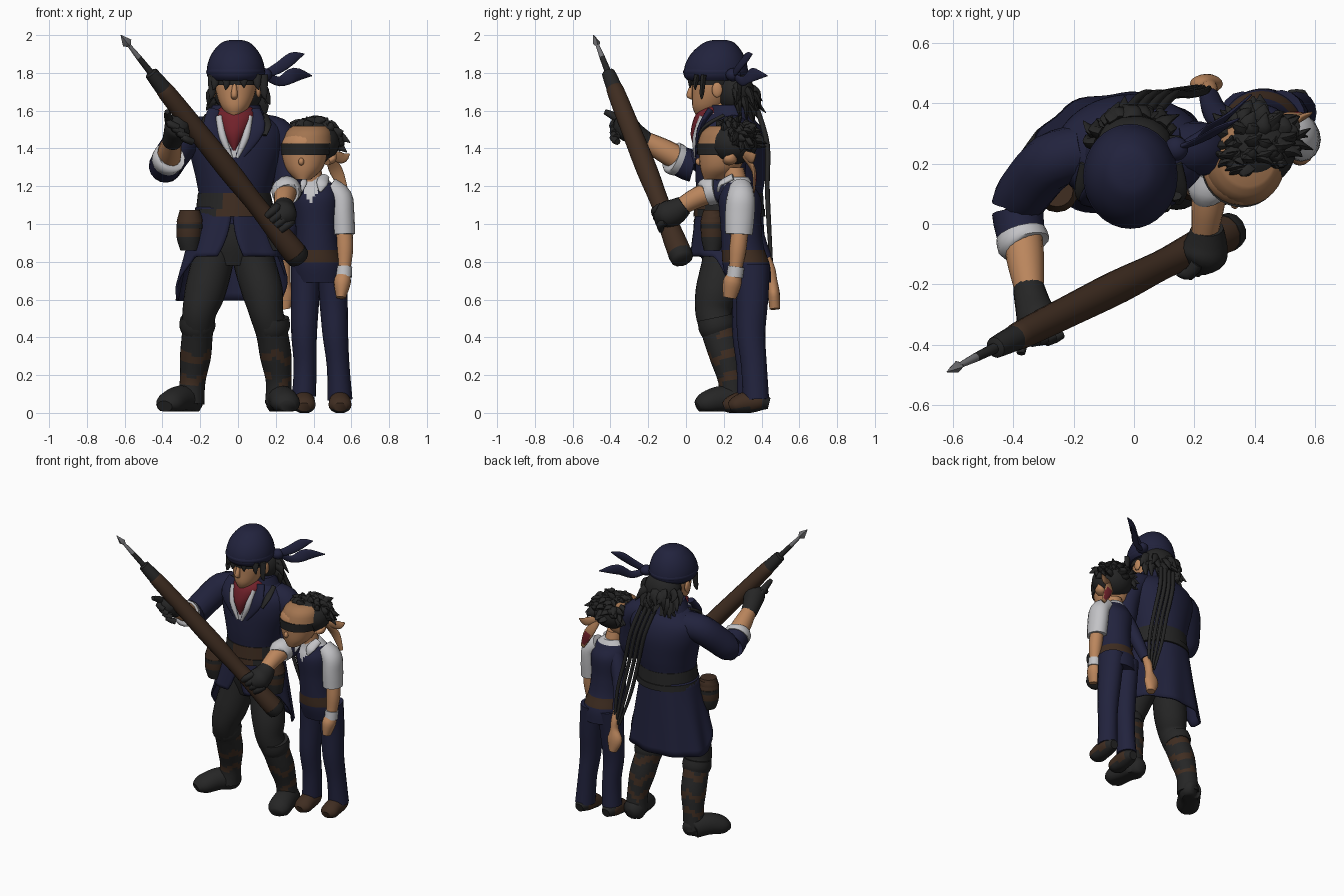
import bpy, bmesh, math, random
from mathutils import Vector, Matrix
random.seed(4)

COL = {"navy": (.0155, .0165, .047), "black": (.019, .019, .019), "brown": (.050, .026, .015),
       "skin": (.50, .24, .11), "tan": (.36, .175, .08), "white": (.54, .54, .56),
       "red": (.17, .016, .024), "steel": (.17, .17, .18)}
MATS = {}
for key, c in COL.items():
    MATS[key] = bpy.data.materials.new(key)
    MATS[key].diffuse_color = (*c, 1)


def finish(bm, name, mat, paint=None):
    bmesh.ops.recalc_face_normals(bm, faces=bm.faces)
    me = bpy.data.meshes.new(name)
    keys = [mat]
    for f in bm.faces:
        k = (paint(f.calc_center_median()) if paint else None) or mat
        if k not in keys:
            keys.append(k)
        f.material_index = keys.index(k)
        f.smooth = True
    bm.to_mesh(me)
    bm.free()
    for k in keys:
        me.materials.append(MATS[k])
    ob = bpy.data.objects.new(name, me)
    bpy.context.collection.objects.link(ob)
    bpy.context.view_layer.objects.active = ob
    ob.select_set(True)
    bpy.ops.object.shade_smooth_by_angle(angle=math.radians(50))
    ob.select_set(False)
    return ob


def smooth_rows(rows, n):
    """Curve through the rows (x, y, z, half width, half depth)."""
    out = []
    for i in range(len(rows) - 1):
        a, b, c, d = (rows[min(max(i + k, 0), len(rows) - 1)] for k in (-1, 0, 1, 2))
        for s in range(n):
            t = s / n
            out.append([.5 * (2*q + (r-p)*t + (2*p-5*q+4*r-w)*t*t + (3*q-p-3*r+w)*t**3)
                        for p, q, r, w in zip(a, b, c, d)])
    return out + [list(rows[-1])]


def tube(name, mat, rows, flat=False, n=4, sides=16, paint=None, floor=.008):
    """Skin rings along a path; flat keeps every ring horizontal."""
    rows = [tuple(r) if len(r) == 5 else (*r, r[3]) for r in rows]
    pts = smooth_rows(rows, n) if n > 1 else rows
    P = [Vector(p[:3]) for p in pts]
    d = P[-1] - P[0]
    ref = Vector((0, 0, 1)) if abs(d.y) > .75 * d.length else Vector((0, 1, 0))
    bm, rings = bmesh.new(), []
    for i, p in enumerate(pts):
        t = P[min(i + 1, len(P) - 1)] - P[max(i - 1, 0)]
        t = Vector((0, 0, -1)) if flat else t.normalized()
        s = t.cross(ref).normalized()
        u = s.cross(t)
        ring = []
        for k in range(sides):
            a = 2 * math.pi * k / sides
            v = P[i] + s * math.cos(a) * max(p[3], .002) + u * math.sin(a) * max(p[4], .002)
            v.z = max(v.z, floor)
            ring.append(bm.verts.new(v))
        rings.append(ring)
    for r0, r1 in zip(rings, rings[1:]):
        for k in range(sides):
            bm.faces.new((r0[k], r0[k-1], r1[k-1], r1[k]))
    bm.faces.new(rings[0])
    bm.faces.new(rings[-1])
    return finish(bm, name, mat, paint)


def ball(name, mat, c, r):
    bm = bmesh.new()
    bmesh.ops.create_uvsphere(bm, u_segments=24, v_segments=16, radius=1,
                              matrix=Matrix.Translation(c) @ Matrix.Diagonal((*r, 1)))
    return finish(bm, name, mat)


def spikes(name, c, r, count, size, fall, keep):
    """Pointed hair locks growing out of an ellipsoid, bent by fall."""
    made = 0
    while made < count:
        v = Vector([random.gauss(0, 1) for _ in range(3)]).normalized()
        if not keep(v):
            continue
        p = Vector(c) + Vector([a * b * .85 for a, b in zip(v, r)])
        q = p + v * size + Vector((random.uniform(-.03, .03), random.uniform(-.02, .03), random.uniform(-.03, .01) - fall))
        m = p + v * size * .6 - Vector((0, 0, fall * .35))
        tube(f"{name}_{made}", "black", [(*p, .036, .025), (*m, .026, .018), (*q, .002)], n=3, sides=6)
        made += 1


# ---- adult: torso, pelvis, belts ----
tube("coat_body", "navy", [(-.01, .2, 1.61, .09, .09), (-.01, .22, 1.565, .17, .13), (-.01, .235, 1.5, .245, .17),
     (-.01, .24, 1.4, .25, .19), (-.015, .235, 1.25, .21, .185), (-.02, .23, 1.12, .185, .17),
     (-.02, .23, 1.0, .2, .172)], True, 6, 64,
     lambda c: "white" if c.y < .2 and 1.34 < c.z and abs(c.x + .02) < (c.z - 1.34) * .5 else None)
tube("trouser_seat", "black", [(-.03, .23, 1.02, .185, .15), (-.03, .23, .9, .185, .15), (-.03, .23, .78, .15, .12)], True)
tube("waist_belt", "black", [(-.02, .23, 1.165, .192, .178), (-.02, .23, 1.08, .202, .183)], True, 1, 40,
     lambda c: "brown" if c.y < .2 and -.08 < c.x < .12 else None)
tube("hip_belt", "brown", [(-.02, .23, 1.08, .208, .188), (-.02, .23, 1.04, .215, .19)], True, 1, 40,
     lambda c: "black" if c.y > .2 or abs(c.x + .02) > .1 else None)
for s in (-1, 1):
    tube("lapel", "navy", [(-.02 + .105*s, .13, 1.6, .035, .02), (-.02 + .12*s, .07, 1.5, .04, .012),
                           (-.02 + .04*s, .055, 1.36, .015, .008)])
    tube("shirt_frill", "white", [(-.02 + .08*s, .09, 1.57, .018), (-.02 + .06*s, .055, 1.46, .02),
                                  (-.02 + .015*s, .05, 1.35, .008)])
    tube("shoulder_strap", "black", [(-.01 + .15*s, .2, 1.575, .02, .01), (-.01 + .165*s, .11, 1.525, .022, .01), (-.01 + .15*s, .072, 1.47, .015, .008)])
tube("coat_collar", "navy", [(-.01, .23, 1.63, .125, .11), (-.01, .23, 1.56, .16, .13)], True, 2, 24)

# ---- coat skirt: open at the front, longer at the back ----
bm, grid = bmesh.new(), []
for i in range(13):
    t, row = i / 12, []
    for k in range(61):
        gap = .02 + .22 * t ** 2
        a = gap + (2 * math.pi - 2 * gap) * k / 60
        back = (1 - math.cos(a)) / 2
        hem = .83 - .235 * min(1, max(0, back - (.3 if a < math.pi else .12)) * 2.8)
        rx, ry = .195 + .1 * t, .176 + .03 * t
        w = 1 + .03 * t * math.sin(a * 9)
        row.append(bm.verts.new((-.03 - .01*t + rx*w*math.sin(a), .23 - ry*w*math.cos(a), 1.09 + (hem - 1.09)*t)))
    grid.append(row)
for r0, r1 in zip(grid, grid[1:]):
    for k in range(60):
        bm.faces.new((r0[k], r0[k+1], r1[k+1], r1[k]))
skirt = finish(bm, "coat_skirt", "navy")
skirt.modifiers.new("thickness", 'SOLIDIFY').thickness = .012

# ---- pouches on both hips ----
for side, x, y, r in (("right", -.255, .12, .066), ("left", .2, .15, .06)):
    tube(side + "_pouch", "brown", [(x, y, 1.06, r * .75), (x, y - .01, 1.03, r), (x - .004, y - .01, .93, r),
         (x, y - .01, .86, r * .75)], True, 3, 16, lambda c: "black" if c.z < .92 else None)
    tube(side + "_pouch_flap", "brown", [(x, y - .01, 1.075, r * .8), (x, y - .01, 1.01, r * 1.08)], True, 1, 16)
    tube(side + "_pouch_strap", "black", [(x, y - .01, 1.0, r * 1.07), (x, y - .01, .975, r * 1.07)], True, 1, 16)

# ---- adult legs and boots ----
def leg_paint(c):
    wave = .02 * math.sin(c.x * 40 + c.y * 25)
    z = c.z + wave
    return "brown" if .27 < z < .315 or c.y > .17 and (.40 < z < .45 or .16 < z < .2) else None
for side, path in (("right", [(-.11, .22, .95, .10, .12), (-.135, .2, .8, .11, .115), (-.175, .17, .64, .108, .11),
                              (-.205, .155, .53, .09, .095), (-.215, .195, .42, .082, .09), (-.225, .235, .3, .082, .085),
                              (-.24, .26, .17, .068, .07), (-.25, .26, .05, .072, .075)]),
                   ("left", [(.05, .22, .95, .10, .12), (.085, .2, .8, .11, .115), (.13, .16, .64, .108, .11),
                             (.15, .145, .53, .09, .095), (.18, .175, .42, .084, .09), (.2, .21, .3, .083, .085),
                             (.215, .24, .17, .068, .07), (.215, .25, .05, .072, .075)])):
    tube(side + "_leg", "black", path, False, 6, 24, leg_paint)
    x, y, z = path[4][:3]
    tube(side + "_boot_top", "black", [(x, y - .02, z + .085, .09, .095), (x, y - .01, z + .04, .096, .1), (x, y, z + .01, .086, .092)], n=2)
    toe = (-.365, .12) if side == "right" else (.255, .1)
    hx, hy = path[-1][0], .29
    mid = ((hx + toe[0]) / 2, (hy + toe[1]) / 2)
    tube(side + "_boot_foot", "black", [(hx, hy + .04, .05, .03, .035), (hx, hy, .06, .07, .075), (*mid, .07, .075, .075),
         (*toe, .05, .075, .06), (toe[0] + (toe[0]-hx)*.2, toe[1] - .04, .035, .045, .03)])

# ---- adult arms and gloves ----
tube("right_sleeve", "navy", [(-.17, .24, 1.48, .09), (-.27, .21, 1.46, .095), (-.345, .13, 1.37, .092),
     (-.385, .06, 1.305, .088), (-.375, -.04, 1.335, .08)])
tube("right_cuff", "white", [(-.375, -.035, 1.335, .085), (-.365, -.07, 1.35, .088), (-.36, -.08, 1.355, .07)], n=2)
tube("right_forearm", "skin", [(-.37, -.03, 1.34, .065), (-.36, -.12, 1.39, .062), (-.345, -.24, 1.455, .045)])
tube("right_glove", "black", [(-.35, -.21, 1.435, .052), (-.335, -.27, 1.475, .06), (-.315, -.33, 1.52, .07), (-.30, -.37, 1.54, .035)])
tube("left_sleeve", "navy", [(.14, .25, 1.49, .09), (.22, .25, 1.46, .09), (.26, .24, 1.33, .08), (.27, .22, 1.2, .08), (.26, .16, 1.18, .07)])
tube("left_cuff", "white", [(.262, .16, 1.18, .076), (.25, .11, 1.17, .075), (.25, .1, 1.165, .06)], n=2)
tube("left_forearm", "skin", [(.255, .15, 1.175, .06), (.245, .06, 1.14, .055), (.235, -.03, 1.09, .045)])
tube("left_glove", "black", [(.245, -.01, 1.1, .052), (.24, -.06, 1.065, .07), (.23, -.11, 1.045, .075, .07), (.21, -.155, 1.03, .03)])
for i in range(4):
    o = .025 * i
    tube(f"right_finger_{i}", "black", [(-.365 + o, -.33 - o*.3, 1.55 - o, .021), (-.36 + o, -.385, 1.53 - o, .021),
                                        (-.315 + o, -.385 + o*.3, 1.51 - o, .018)], n=2, sides=8)
    tube(f"left_finger_{i}", "black", [(.21 + o, -.13 + o*.3, 1.09 - o, .022), (.185 + o, -.165 + o*.4, 1.07 - o, .022),
                                       (.15 + o, -.16 + o*.4, 1.04 - o, .016)], n=2, sides=8)
tube("pointing_finger", "black", [(-.36, -.32, 1.53, .026), (-.37, -.38, 1.57, .022), (-.375, -.43, 1.595, .014)], n=2, sides=8)

# ---- long rifle with a pointed bayonet ----
A, B = Vector((-.62, -.49, 2.0)), Vector((.325, -.02, .815))
def along(name, mat, stations, n=1, sides=12, paint=None):
    tube(name, mat, [(*(A + (B - A) * t), *r) for t, *r in stations], n=n, sides=sides, paint=paint)
along("bayonet_tip", "steel", [(0, .002), (.035, .028, .02), (.048, .01)], sides=4)
along("bayonet_rod", "steel", [(.03, .008), (.10, .015), (.19, .019)], paint=lambda c: "black" if c.z < 1.86 else None)
along("barrel", "black", [(.165, .022), (.17, .036), (.20, .04), (.245, .044), (.25, .03)])
along("rifle_stock", "brown", [(.235, .04), (.26, .048), (.42, .053), (.6, .057), (.75, .05), (.85, .056), (.97, .064), (.995, .055)], 3)
along("butt_plate", "black", [(.975, .066), (1.0, .06), (1.01, .04)])

# ---- adult head ----
tube("neck", "skin", [(-.01, .17, 1.66, .065), (-.01, .19, 1.54, .07)], True)
tube("face", "skin", [(-.01, .15, 1.86, .1, .1), (-.01, .145, 1.76, .11, .112), (-.012, .138, 1.69, .102, .106),
     (-.015, .12, 1.62, .074, .086), (-.018, .09, 1.572, .03, .035)], True, 4, 24)
tube("nose", "skin", [(-.018, .035, 1.74, .01, .012), (-.02, .02, 1.68, .018, .02), (-.02, .035, 1.66, .01, .01)], True, 3, 10)
for s in (-1, 1):
    ball("ear", "skin", (-.01 + .118*s, .165, 1.71), (.014, .028, .04))
tube("brow_shadow", "black", [(-.01, .14, 1.795, .123, .122), (-.01, .14, 1.735, .114, .116)], True, 1, 32)
tube("head_scarf", "navy", [(-.012, .18, 1.975, .025, .03), (-.012, .175, 1.96, .075, .08), (-.012, .166, 1.91, .122, .132),
     (-.012, .16, 1.85, .148, .162), (-.012, .158, 1.79, .153, .17), (-.012, .158, 1.76, .135, .15)], True, 4, 32)
tube("scarf_fold", "navy", [(-.012, .158, 1.83, .145, .16), (-.012, .158, 1.805, .157, .174), (-.012, .158, 1.78, .145, .16)], True, 3, 32)
ball("scarf_knot", "navy", (.14, .25, 1.79), (.04, .04, .035))
tube("scarf_tail_upper", "navy", [(.14, .25, 1.79, .02, .01), (.22, .28, 1.83, .03, .01), (.29, .32, 1.88, .03, .01), (.35, .35, 1.9, .003)])
tube("scarf_tail_lower", "navy", [(.14, .25, 1.79, .02, .01), (.22, .3, 1.755, .026, .01), (.3, .35, 1.79, .038, .01), (.39, .43, 1.785, .003)])
ball("back_hair", "black", (0, .26, 1.70), (.13, .1, .12))
spikes("back_lock", (0, .26, 1.69), (.14, .11, .11), 34, .05, .075, lambda v: v.y > -.1 and -.8 < v.z < .35)
for x, z in ((-.135, 1.66), (-.12, 1.71), (-.06, 1.71), (.03, 1.72), (.1, 1.71), (.135, 1.66)):
    y = .145 - .125 * math.sqrt(max(0, 1 - (x / .155) ** 2))
    tube("fringe_lock", "black", [(x, y + .01, 1.79, .025, .015), (x * 1.02, y, z + .03, .018, .012), (x * 1.1, y, z, .002)], n=2, sides=8)
tube("neckerchief", "red", [(-.01, .175, 1.62, .085, .085), (-.01, .165, 1.585, .112, .11), (-.012, .13, 1.54, .095, .095),
     (-.02, .085, 1.47, .055, .06), (-.02, .065, 1.39, .01, .02)], True, 4, 20)

# ---- long thin cords hanging down the back ----
for i in range(4):
    o = .035 * i
    tube(f"back_cord_{i}", "black", [(-.02 + o, .38, 1.6, .014), (.03 + o, .43, 1.42, .014), (.08 + o, .43, 1.2, .013),
                                     (.13 + o, .44, .98, .012), (.21 + o * .4, .455, .74, .008)], sides=8)

# ---- child: body ----
def vest_paint(c):
    if .8 < c.z < .855:
        return "brown"
    return "white" if c.z > 1.22 or c.y < .28 and abs(c.x - .385) < (c.z - 1.11) * .6 else None
tube("child_vest", "navy", [(.40, .27, 1.25, .06, .06), (.405, .28, 1.2, .105, .08), (.41, .285, 1.13, .122, .112),
     (.415, .29, 1.0, .11, .108), (.42, .3, .88, .115, .112), (.425, .32, .78, .135, .125), (.43, .335, .69, .13, .115)], True, 6, 48, vest_paint)
for s in (-1, 1):
    tube("child_collar", "white", [(.395 + .065*s, .25, 1.25, .025, .015), (.39 + .055*s, .185, 1.215, .03, .012), (.385 + .05*s, .17, 1.17, .006)])
for side, path in (("right", [(.36, .34, .78, .08, .1), (.355, .33, .6, .075, .085), (.35, .32, .42, .068, .075), (.355, .335, .25, .06, .068), (.35, .34, .09, .064, .07)]),
                   ("left", [(.49, .345, .78, .08, .1), (.505, .35, .6, .075, .085), (.515, .345, .42, .068, .075), (.53, .36, .25, .06, .068), (.54, .37, .07, .066, .07)])):
    tube("child_" + side + "_leg", "navy", path)
    x, y = path[-1][:2]
    tube("child_" + side + "_shoe", "brown", [(x, y + .07, .05, .03), (x, y + .02, .06, .056, .05), (x, y - .05, .055, .058, .058),
         (x, y - .11, .04, .06, .045), (x, y - .14, .03, .035, .025)], floor=0, paint=lambda c: "black" if c.z < .025 or c.y > y + .03 else None)

# ---- child arms: one hanging, one reaching behind the adult ----
for side, mat, sl, arm in (("left", "white", [(.48, .29, 1.19, .06), (.54, .29, 1.14, .065, .075), (.553, .285, 1.05, .063, .078), (.558, .28, .945, .062, .072)],
                            [(.56, .285, .97, .045), (.565, .275, .87, .045), (.56, .26, .75, .035), (.552, .245, .69, .045, .05), (.545, .23, .61, .025, .035)]),
                           ("right", "navy", [(.36, .3, 1.17, .055), (.31, .33, 1.08, .05), (.27, .37, .95, .042), (.25, .42, .82, .034)],
                            [(.25, .42, .83, .025), (.25, .445, .76, .028), (.25, .455, .70, .028), (.24, .465, .63, .055, .032), (.25, .47, .55, .028)])):
    tube(f"child_{side}_sleeve", mat, sl)
    tube(f"child_{side}_arm", "skin", arm)
    if side == "left":
        tube("child_wristband", "white", [(.561, .265, .775, .044), (.559, .258, .72, .044)], n=1)

# ---- child head ----
tube("child_neck", "skin", [(.385, .25, 1.3, .055), (.395, .27, 1.2, .06)], True)
tube("child_face", "skin", [(.36, .2, 1.5, .08, .1), (.355, .19, 1.44, .122, .126), (.352, .19, 1.37, .122, .123),
     (.35, .18, 1.29, .096, .103), (.345, .15, 1.235, .04, .055)], True, 4, 24)
ball("child_nose", "skin", (.335, .068, 1.33), (.015, .018, .02))
tube("child_eye_mask", "black", [(.358, .19, 1.425, .134, .135), (.356, .19, 1.365, .128, .13)], True, 1, 32)
tube("child_headband", "tan", [(.378, .225, 1.52, .09, .1), (.372, .212, 1.485, .122, .13), (.365, .203, 1.425, .136, .142)], True, 3, 32)
ball("child_hair", "black", (.40, .25, 1.43), (.138, .13, .115))
spikes("child_lock", (.40, .245, 1.44), (.135, .135, .10), 75, .055, .012, lambda v: v.z > -.2 and v.y + .75 * v.z > .08)
tube("child_ear", "skin", [(.47, .22, 1.33, .02, .03), (.5, .24, 1.345, .022, .035), (.52, .25, 1.37, .003)], n=3)
tube("headband_tail_upper", "tan", [(.48, .31, 1.37, .02, .015), (.55, .35, 1.35, .03, .012), (.59, .37, 1.37, .003)])
tube("headband_tail_lower", "tan", [(.48, .31, 1.36, .02, .015), (.52, .36, 1.28, .035, .012), (.57, .36, 1.17, .015, .005)],
     paint=lambda c: "red" if c.y > .368 else None)
